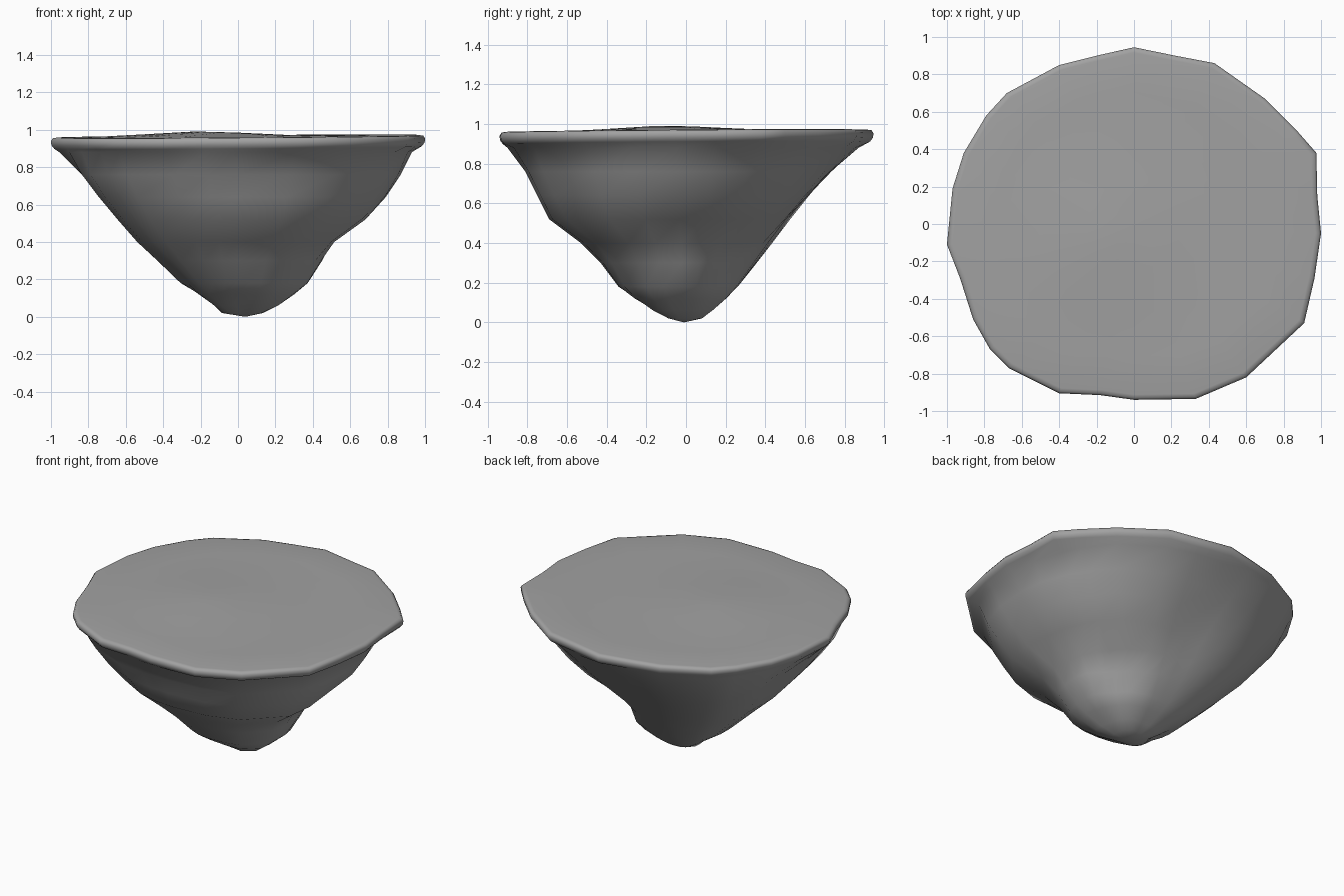
import bpy
import bmesh
import math
from mathutils import Vector

cube = bpy.data.objects.get("Cube")
if cube:
    bpy.data.objects.remove(cube, do_unlink=True)

# Rim outline, counter-clockwise
RIM = [(1, -.05), (.98, .15), (.975, .38), (.87, .5), (.7, .67), (.43, .86), (.22, .9),
       (0, .945), (-.2, .9), (-.4, .85), (-.68, .7), (-.79, .58), (-.91, .38),
       (-.97, .19), (-1, -.11), (-.93, -.29), (-.86, -.51), (-.77, -.67),
       (-.67, -.77), (-.4, -.905), (-.18, -.915), (0, -.94), (.33, -.935),
       (.6, -.82), (.91, -.53), (.965, -.29)]

# Rock profiles: radius at each height, for several compass angles
HEIGHTS = [.02, .06, .12, .18, .3, .4, .52, .64, .76, .88]
PROFILES = {
    0: [.11, .18, .28, .37, .45, .5, .66, .79, .87, .93],
    35: [.1, .17, .25, .31, .35, .45, .62, .74, .83, .92],
    90: [.08, .13, .2, .26, .35, .42, .5, .61, .73, .87],
    148: [.09, .16, .24, .32, .46, .57, .7, .8, .9, .96],
    180: [.11, .13, .21, .31, .43, .53, .63, .73, .83, .96],
    215: [.1, .17, .25, .32, .47, .6, .72, .83, .92, .98],
    270: [.08, .14, .25, .34, .43, .53, .69, .75, .81, .9],
    325: [.12, .23, .33, .4, .48, .58, .77, .85, .92, .97],
}


def rock_radius(angle, level):
    """Blend the two neighbouring profiles smoothly around the circle."""
    keys = sorted(PROFILES)
    for i, start in enumerate(keys):
        end = keys[i + 1] if i + 1 < len(keys) else 360
        if start <= angle <= end:
            t = (angle - start) / (end - start)
            t = t * t * (3 - 2 * t)
            low, high = PROFILES[start][level], PROFILES[end % 360][level]
            return low + (high - low) * t


def tilt(x, y):
    """Slight rise of the rim towards the back left."""
    return .007 * (x + y)


def top_height(x, y):
    """Gently domed upper surface."""
    dome = math.exp(-((x + .2) ** 2 + (y + .1) ** 2) / .14)
    return .965 + tilt(x, y) + .028 * dome


def add_ring(bm, points):
    return [bm.verts.new(p) for p in points]


def bridge(bm, lower, upper):
    count = len(lower)
    for i in range(count):
        j = (i + 1) % count
        bm.faces.new((lower[i], lower[j], upper[j], upper[i]))


def cap(bm, ring, centre, flip):
    tip = bm.verts.new(centre)
    for a, b in zip(ring, ring[1:] + ring[:1]):
        bm.faces.new((b, a, tip) if flip else (a, b, tip))


bm = bmesh.new()
rings = []

# Tapering underside
for level, z in enumerate(HEIGHTS):
    ring = []
    for x, y in RIM:
        angle = math.atan2(y, x)
        radius = rock_radius(math.degrees(angle) % 360, level)
        radius = min(radius, Vector((x, y)).length * .97)
        shift = .025 * max(0, 1 - z / .2)
        ring.append((radius * math.cos(angle) + shift, radius * math.sin(angle), z))
    rings.append(add_ring(bm, ring))

# Rounded lip
for scale, z in [(.982, .905), (.998, .925), (1, .948), (.99, .962)]:
    rings.append(add_ring(bm, [(x * scale, y * scale, z + tilt(x, y)) for x, y in RIM]))

# Domed top
for scale in [.97, .75, .5, .25]:
    rings.append(add_ring(bm, [(x * scale, y * scale, top_height(x * scale, y * scale))
                               for x, y in RIM]))

for lower, upper in zip(rings, rings[1:]):
    bridge(bm, lower, upper)
cap(bm, rings[0], (.04, -.01, 0), True)
cap(bm, rings[-1], (0, 0, top_height(0, 0)), False)
bmesh.ops.recalc_face_normals(bm, faces=bm.faces)

mesh = bpy.data.meshes.new("floating_rock")
bm.to_mesh(mesh)
bm.free()
rock = bpy.data.objects.new("floating_rock", mesh)
bpy.context.collection.objects.link(rock)

# Stone colour
stone = bpy.data.materials.new("grey_stone")
stone.use_nodes = True
colour = (.36, .36, .36, 1)
stone.diffuse_color = colour
stone.node_tree.nodes["Principled BSDF"].inputs["Base Color"].default_value = colour
mesh.materials.append(stone)

# Smooth shading
bpy.context.view_layer.objects.active = rock
rock.select_set(True)
bpy.ops.object.shade_smooth_by_angle(angle=math.radians(50))
